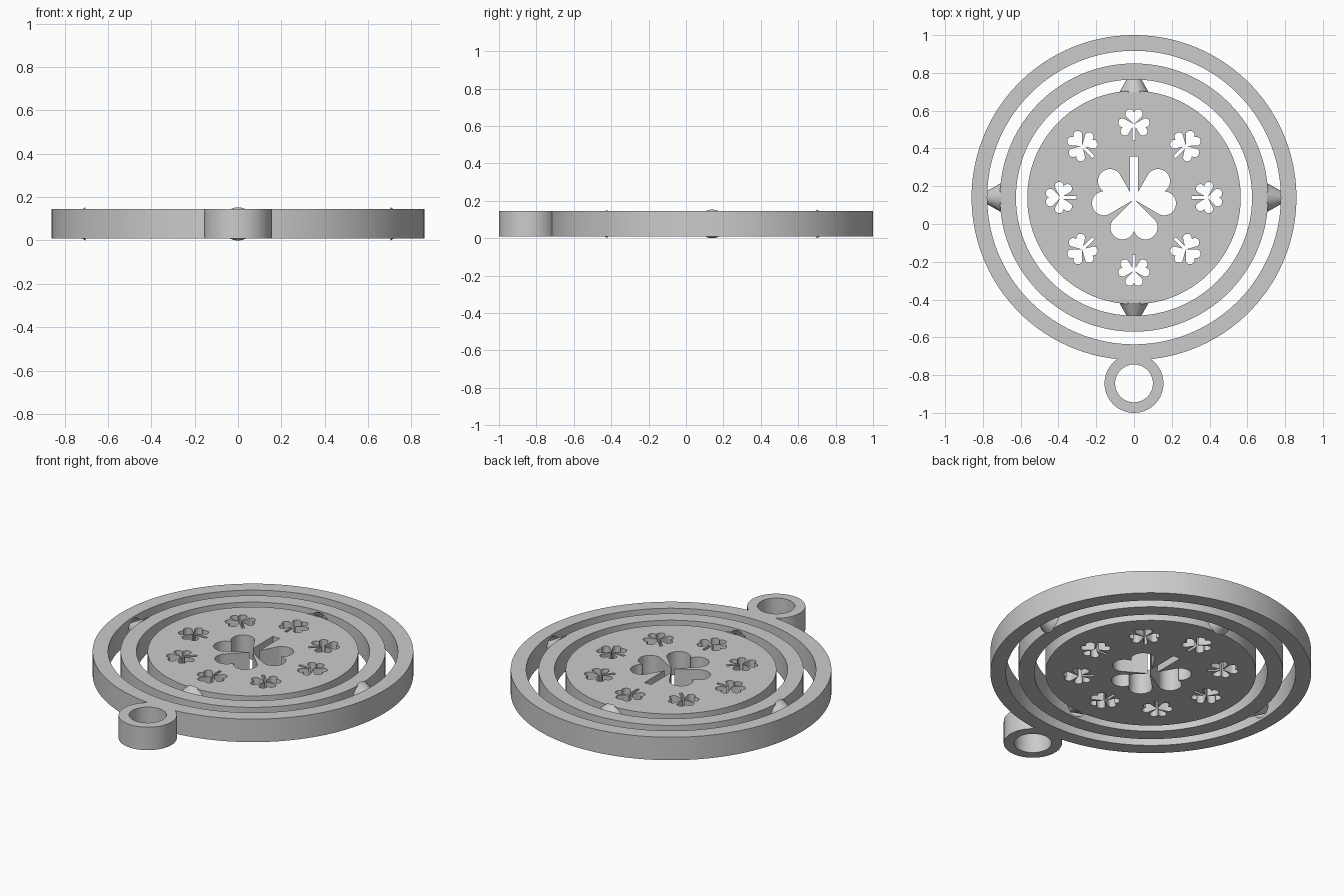
import bpy, bmesh, math
from mathutils import Matrix, Vector

if "Cube" in bpy.data.objects:
    bpy.data.objects.remove(bpy.data.objects["Cube"])

CY, MID, HALF = 0.14, 0.0765, 0.068      # ring centre, mid height, half thickness
grey = bpy.data.materials.new("grey_plastic")
grey.use_nodes = True
grey.diffuse_color = (0.6, 0.6, 0.6, 1)
grey.node_tree.nodes["Principled BSDF"].inputs["Base Color"].default_value = (0.6, 0.6, 0.6, 1)


def finish(name, bm):
    bmesh.ops.recalc_face_normals(bm, faces=bm.faces)
    mesh = bpy.data.meshes.new(name)
    bm.to_mesh(mesh)
    bm.free()
    obj = bpy.data.objects.new(name, mesh)
    obj.data.materials.append(grey)
    bpy.context.collection.objects.link(obj)
    return obj


def select(obj):
    bpy.ops.object.select_all(action='DESELECT')
    obj.select_set(True)
    bpy.context.view_layer.objects.active = obj


def combine(obj, tool, operation):
    tool.hide_render = True
    mod = obj.modifiers.new("combine", 'BOOLEAN')
    mod.object, mod.operation, mod.solver = tool, operation, 'EXACT'
    select(obj)
    bpy.ops.object.modifier_apply(modifier=mod.name)
    bpy.data.objects.remove(tool)


def add_prism(bm, points, half):
    face = bm.faces.new([bm.verts.new((x, y, MID - half)) for x, y in points])
    out = bmesh.ops.extrude_face_region(bm, geom=[face])
    top = [v for v in out["geom"] if isinstance(v, bmesh.types.BMVert)]
    bmesh.ops.translate(bm, verts=top, vec=(0, 0, 2 * half))


def circle(cy, r, n):
    return [(r * math.cos(i * math.tau / n), cy + r * math.sin(i * math.tau / n)) for i in range(n)]


def ring(name, cy, outer, inner, n=160):
    bm = bmesh.new()
    loops = [[bm.verts.new((x, y, MID + z)) for x, y in circle(cy, r, n)]
             for r, z in ((outer, -HALF), (outer, HALF), (inner, HALF), (inner, -HALF))]
    for k in range(4):
        a, b = loops[k], loops[(k + 1) % 4]
        for i in range(n):
            j = (i + 1) % n
            bm.faces.new((a[i], a[j], b[j], b[i]))
    return finish(name, bm)


def cone(name, angle, start, end, r1, r2):
    """Truncated cone pointing outward from the ring centre."""
    bm = bmesh.new()
    place = (Matrix.Translation((0, CY, MID)) @ Matrix.Rotation(angle, 4, 'Z')
             @ Matrix.Translation(((start + end) / 2, 0, 0)) @ Matrix.Rotation(math.pi / 2, 4, 'Y'))
    bmesh.ops.create_cone(bm, cap_ends=True, segments=48, radius1=r1, radius2=r2,
                          depth=end - start, matrix=place)
    return finish(name, bm)


def clover(cx, cy, scale, turn, steps=360):
    """Three-leaf outline with its stem pointing along the turn angle."""
    lobes = [Vector((0.148, s * 0.061)) for s in (-1, 1)]
    lobe_r, points = 0.0635, []
    for i in range(steps):
        t = (i + 0.5) * math.tau / steps
        d = Vector((math.cos(t), math.sin(t)))
        reach = 0.012
        for leaf in (75, 180, 285):
            for lobe in lobes:
                c = Matrix.Rotation(math.radians(leaf), 2) @ lobe
                along = c.dot(d)
                gap = lobe_r ** 2 - (c.length_squared - along ** 2)
                if along > 0 and gap > 0:
                    reach = max(reach, along + math.sqrt(gap))
        if d.x > 0:                                   # stem
            reach = max(reach, min(0.2275 / d.x, 0.022 / max(abs(d.y), 1e-4)))
        p = Matrix.Rotation(turn, 2) @ (d * reach * scale)
        points.append((cx + p.x, cy + p.y))
    return points


# Outer ring with hanging loop
outer_ring = ring("outer_ring", CY, 0.86, 0.777)
combine(outer_ring, ring("hanging_loop", -0.844, 0.156, 0.1, 96), 'UNION')

# Middle ring
middle_ring = ring("middle_ring", CY, 0.71, 0.625)

# Centre disc with clover cut-outs
bm = bmesh.new()
add_prism(bm, circle(CY, 0.565, 160), HALF)
disc = finish("centre_disc", bm)
bm = bmesh.new()
add_prism(bm, clover(0, 0.13, 1, math.pi / 2), 0.2)
for i in range(8):
    a = i * math.pi / 4
    add_prism(bm, clover(0.388 * math.cos(a), CY + 0.388 * math.sin(a), 0.372, a + math.pi, 180), 0.2)
combine(disc, finish("clover_cutter", bm), 'DIFFERENCE')

# Pivot cones on each inner part, sockets in the ring around it
parts = [disc, middle_ring, outer_ring]
for holder, socketed, edge, angles in (
        (disc, middle_ring, 0.565, {"back": 90, "front": 270}),
        (middle_ring, outer_ring, 0.71, {"left": 0, "right": 180})):
    for side, deg in angles.items():
        a = math.radians(deg)
        combine(socketed, cone("socket_cutter", a, edge + 0.05, edge + 0.125, 0.064, 0.024), 'DIFFERENCE')
        parts.append(cone(side + "_pivot", a, edge - 0.006, edge + 0.105, 0.0765, 0.014))

for obj in parts:
    select(obj)
    bpy.ops.object.shade_smooth_by_angle(angle=math.radians(30))
